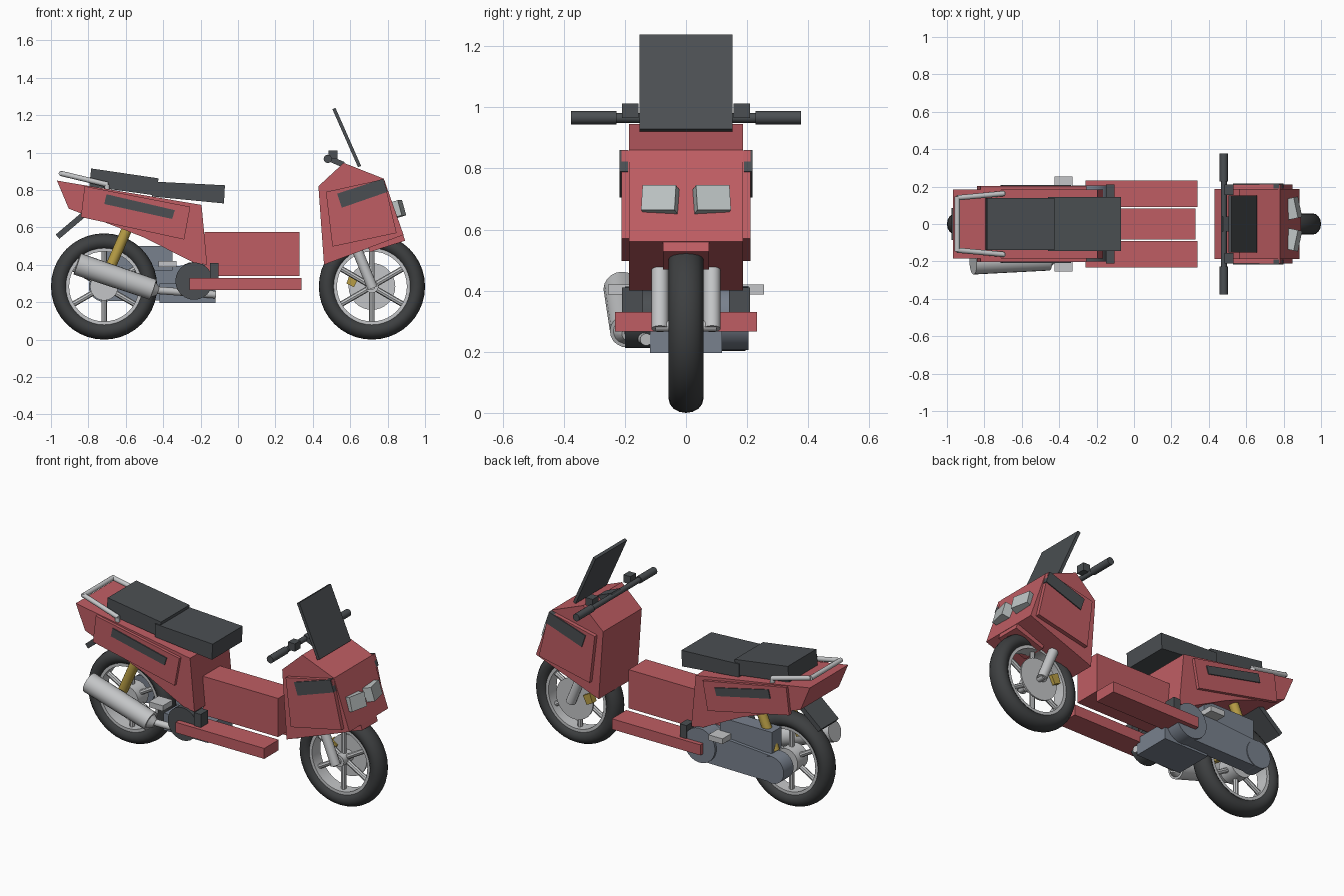
import bpy, bmesh, math
from mathutils import Vector, Matrix

cube = bpy.data.objects.get("Cube")
if cube:
    bpy.data.objects.remove(cube, do_unlink=True)


def material(name, r, g, b):
    m = bpy.data.materials.new(name)
    m.use_nodes = True
    m.diffuse_color = (r, g, b, 1)
    m.node_tree.nodes["Principled BSDF"].inputs["Base Color"].default_value = (r, g, b, 1)
    return m


RED = material("red paint", 0.52, 0.11, 0.125)
DARK = material("dark plastic", 0.07, 0.078, 0.085)
TYRE = material("tyre rubber", 0.047, 0.05, 0.052)
STEEL = material("light metal", 0.55, 0.56, 0.57)
ENGINE = material("blue grey metal", 0.19, 0.22, 0.27)
GLASS = material("lamp glass", 0.5, 0.54, 0.54)
GOLD = material("gold metal", 0.48, 0.34, 0.06)


def finish(name, bm, mat, smooth=False):
    bmesh.ops.recalc_face_normals(bm, faces=bm.faces)
    me = bpy.data.meshes.new(name)
    bm.to_mesh(me)
    bm.free()
    me.materials.append(mat)
    ob = bpy.data.objects.new(name, me)
    bpy.context.collection.objects.link(ob)
    if smooth:
        bpy.ops.object.select_all(action='DESELECT')
        ob.select_set(True)
        bpy.context.view_layer.objects.active = ob
        bpy.ops.object.shade_smooth_by_angle(angle=math.radians(40))
    return ob


def prism(name, outline, y0, y1, mat):
    """Side outline (x, z) extruded across y."""
    bm = bmesh.new()
    face = bm.faces.new([bm.verts.new((x, y0, z)) for x, z in outline])
    ext = bmesh.ops.extrude_face_region(bm, geom=[face])["geom"]
    bmesh.ops.translate(bm, vec=(0, y1 - y0, 0),
                        verts=[v for v in ext if isinstance(v, bmesh.types.BMVert)])
    return finish(name, bm, mat)


def box(name, x0, x1, y0, y1, z0, z1, mat):
    return prism(name, [(x0, z0), (x1, z0), (x1, z1), (x0, z1)], y0, y1, mat)


def slab(name, a, b, thick, y0, y1, mat):
    """Flat plate following the side line a-b."""
    a, b = Vector(a), Vector(b)
    n = (b - a).orthogonal().normalized() * thick / 2
    return prism(name, [a + n, b + n, b - n, a - n], y0, y1, mat)


def rod(name, a, b, r, mat, r2=None, sides=16):
    a, b = Vector(a), Vector(b)
    bm = bmesh.new()
    rot = (b - a).to_track_quat('Z', 'Y').to_matrix().to_4x4()
    bmesh.ops.create_cone(bm, cap_ends=True, segments=sides, radius1=r,
                          radius2=r if r2 is None else r2, depth=(b - a).length,
                          matrix=Matrix.Translation((a + b) / 2) @ rot)
    return finish(name, bm, mat, True)


def ring(name, cx, cz, profile, mat, steps=40):
    """Closed (radius, y) profile spun round a wheel axle."""
    bm = bmesh.new()
    vs = [bm.verts.new((cx + r, y, cz)) for r, y in profile]
    es = [bm.edges.new((vs[i - 1], vs[i])) for i in range(len(vs))]
    bmesh.ops.spin(bm, geom=vs + es, cent=(cx, 0, cz), axis=(0, 1, 0),
                   angle=math.tau, steps=steps, use_merge=True)
    bmesh.ops.remove_doubles(bm, verts=bm.verts, dist=0.0005)
    return finish(name, bm, mat, True)


SIDES = (("right", -1), ("left", 1))

# Wheels
AXLE = 0.284
for end, cx, hub in (("rear", -0.716, 0.075), ("front", 0.716, 0.035)):
    section = [(0.238 + 0.046 * math.cos(t * math.tau / 16), 0.057 * math.sin(t * math.tau / 16))
               for t in range(16)]
    ring(end + "_tyre", cx, AXLE, section, TYRE)
    ring(end + "_rim", cx, AXLE, [(0.187, -0.04), (0.205, -0.04), (0.205, 0.04), (0.187, 0.04)], STEEL)
    rod(end + "_hub", (cx, -0.05, AXLE), (cx, 0.05, AXLE), hub, STEEL, sides=24)
    for i in range(6):
        a = i * math.tau / 6 + math.pi / 6
        rod(f"{end}_spoke_{i}", (cx, 0, AXLE),
            (cx + 0.195 * math.cos(a), 0, AXLE + 0.195 * math.sin(a)), 0.015, STEEL, sides=8)
rod("front_axle", (0.716, -0.1, AXLE), (0.716, 0.1, AXLE), 0.018, STEEL)
rod("brake_disc", (0.716, 0.045, AXLE), (0.716, 0.055, AXLE), 0.125, STEEL, sides=32)
prism("brake_caliper", [(0.58, 0.30), (0.62, 0.28), (0.645, 0.33), (0.6, 0.355)], 0.035, 0.075, GOLD)

# Front body, mudguard, lamps and windscreen
prism("front_body", [(0.43, 0.82), (0.565, 0.945), (0.78, 0.86), (0.885, 0.56), (0.46, 0.40)],
      -0.187, 0.187, RED)
slab("front_mudguard", (0.70, 0.485), (0.888, 0.545), 0.035, -0.075, 0.075, RED)
slab("windscreen", (0.513, 1.235), (0.65, 0.925), 0.018, -0.152, 0.152, DARK)
for side, s in SIDES:
    prism(side + "_front_panel", [(0.47, 0.79), (0.78, 0.858), (0.848, 0.57), (0.505, 0.497)],
          s * 0.18, s * 0.211, RED)
    prism(side + "_front_vent", [(0.53, 0.78), (0.775, 0.86), (0.80, 0.79), (0.555, 0.705)],
          s * 0.19, s * 0.217, DARK)
    lamp = prism(side + "_headlamp", [(-0.04, -0.042), (0.025, -0.042), (0.025, 0.042), (-0.04, 0.042)],
                 -0.056, 0.056, GLASS)
    lamp.location = (0.853, s * 0.085, 0.698)
    lamp.rotation_euler = (0, math.radians(-16), s * math.radians(12))
    rod(side + "_fork_leg", (0.72, s * 0.085, 0.275), (0.62, s * 0.085, 0.52), 0.028, STEEL)

# Handlebar
rod("handlebar", (0.48, -0.24, 0.965), (0.48, 0.24, 0.965), 0.016, DARK)
slab("handlebar_stem", (0.47, 0.975), (0.565, 0.935), 0.03, -0.04, 0.04, DARK)
for side, s in SIDES:
    rod(side + "_grip", (0.48, s * 0.228, 0.966), (0.48, s * 0.377, 0.966), 0.022, DARK)
    box(side + "_switch_box", 0.485, 0.532, s * 0.155, s * 0.21, 0.965, 1.012, DARK)

# Step-through floor
box("centre_tunnel", -0.18, 0.33, -0.083, 0.083, 0.34, 0.576, RED)
for side, s in SIDES:
    box(side + "_footboard", -0.26, 0.34, s * 0.092, s * 0.232, 0.266, 0.33, RED)

# Rear body, seats and rail
prism("rear_body", [(-0.968, 0.85), (-0.195, 0.72), (-0.165, 0.40), (-0.235, 0.41),
                    (-0.50, 0.545), (-0.72, 0.63), (-0.905, 0.70)], -0.185, 0.185, RED)
prism("front_seat", [(-0.46, 0.845), (-0.07, 0.825), (-0.075, 0.728), (-0.46, 0.765)],
      -0.145, 0.145, DARK)
prism("rear_seat", [(-0.785, 0.915), (-0.425, 0.862), (-0.435, 0.77), (-0.795, 0.82)],
      -0.138, 0.138, DARK)
for side, s in SIDES:
    prism(side + "_rear_panel", [(-0.82, 0.82), (-0.255, 0.71), (-0.288, 0.535), (-0.84, 0.655)],
          s * 0.18, s * 0.203, RED)
    prism(side + "_rear_vent", [(-0.703, 0.777), (-0.338, 0.692), (-0.352, 0.645), (-0.715, 0.725)],
          s * 0.19, s * 0.209, DARK)
    rod(side + "_grab_rail", (-0.945, s * 0.14, 0.888), (-0.695, s * 0.163, 0.828), 0.014, STEEL)
    rod(side + "_rail_foot", (-0.70, s * 0.163, 0.83), (-0.70, s * 0.163, 0.79), 0.014, STEEL)
rod("rear_grab_rail", (-0.945, -0.148, 0.888), (-0.945, 0.148, 0.888), 0.014, STEEL)
slab("rear_mudflap", (-0.965, 0.55), (-0.80, 0.69), 0.03, -0.085, 0.085, DARK)

# Engine, drive case and airbox
box("engine_block", -0.42, -0.12, -0.118, 0.118, 0.196, 0.30, ENGINE)
rod("drive_case_front", (-0.235, 0.1, 0.31), (-0.235, 0.205, 0.31), 0.105, ENGINE, sides=24)
rod("drive_case_rear", (-0.716, 0.1, AXLE), (-0.716, 0.195, AXLE), 0.082, ENGINE, sides=24)
prism("drive_case", [(-0.235, 0.40), (-0.716, 0.365), (-0.716, 0.205), (-0.235, 0.21)],
      0.105, 0.19, ENGINE)
box("airbox", -0.70, -0.35, 0.075, 0.17, 0.37, 0.50, ENGINE)
rod("clutch_cover", (-0.235, -0.2, 0.313), (-0.235, -0.1, 0.313), 0.1, DARK, sides=24)

# Pegs and shock absorbers
for side, s in SIDES:
    box(side + "_passenger_peg", -0.425, -0.33, s * 0.16, s * 0.255, 0.387, 0.42, STEEL)
    box(side + "_side_bracket", -0.15, -0.105, s * 0.14, s * 0.21, 0.33, 0.41, DARK)
    rod(side + "_shock_absorber", (-0.69, s * 0.125, 0.37), (-0.59, s * 0.125, 0.60), 0.028, GOLD)

# Exhaust
rod("muffler", (-0.86, -0.21, 0.405), (-0.455, -0.192, 0.268), 0.06, STEEL, 0.057, 20)
rod("muffler_tip", (-0.47, -0.192, 0.273), (-0.43, -0.185, 0.26), 0.055, STEEL, 0.025, 20)
rod("exhaust_pipe", (-0.45, -0.185, 0.265), (-0.12, -0.13, 0.24), 0.02, STEEL)
